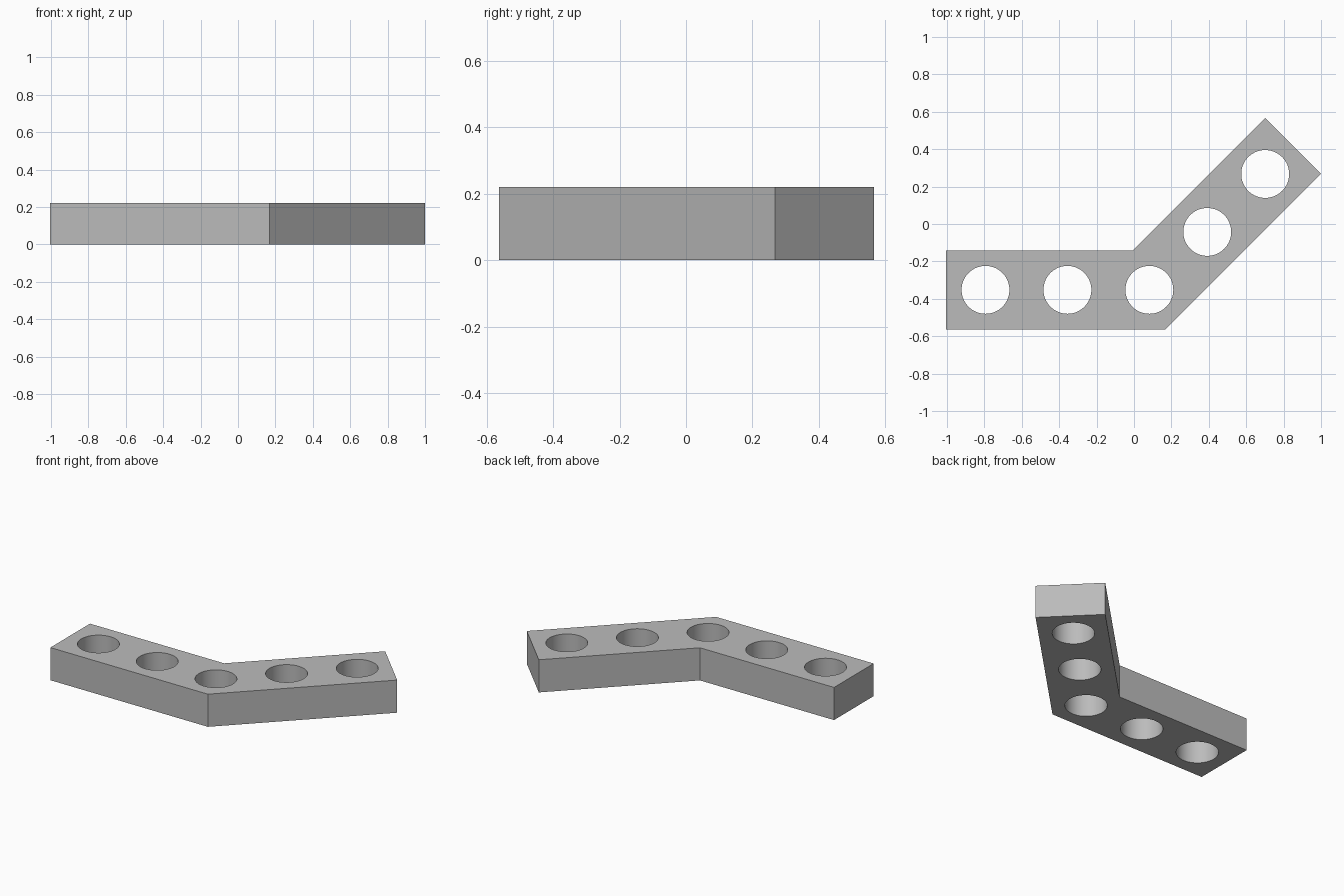
import bpy
import bmesh
import math
from mathutils import Vector

cube = bpy.data.objects.get("Cube")
if cube:
    bpy.data.objects.remove(cube, do_unlink=True)

THICK = 0.22
HALF = 0.211        # half the beam width
PITCH = 0.438       # hole spacing
RADIUS = 0.128
END = 0.211         # last hole to beam end

# One grey finish
grey = bpy.data.materials.new("grey")
grey.use_nodes = True
colour = (0.5, 0.5, 0.5, 1)
grey.diffuse_color = colour
grey.node_tree.nodes["Principled BSDF"].inputs["Base Color"].default_value = colour


def prism(name, points, z0, z1):
    """Extrude a closed outline upwards."""
    bm = bmesh.new()
    face = bm.faces.new([bm.verts.new((p.x, p.y, z0)) for p in points])
    top = bmesh.ops.extrude_face_region(bm, geom=[face])["geom"]
    verts = [v for v in top if isinstance(v, bmesh.types.BMVert)]
    bmesh.ops.translate(bm, vec=(0, 0, z1 - z0), verts=verts)
    bmesh.ops.recalc_face_normals(bm, faces=bm.faces)
    mesh = bpy.data.meshes.new(name)
    bm.to_mesh(mesh)
    bm.free()
    mesh.materials.append(grey)
    obj = bpy.data.objects.new(name, mesh)
    bpy.context.collection.objects.link(obj)
    return obj


# Beam centreline: straight arm along x, bent arm at 45 degrees
bend = Vector((0.082, -0.352))
arm = Vector((-1, 0))
bent_arm = Vector((1, 1)).normalized()
side = Vector((0, 1))
bent_side = Vector((-1, 1)).normalized()
mitre = Vector((-math.tan(math.pi / 8), 1)) * HALF
arm_end = bend + arm * (2 * PITCH + END)
bent_end = bend + bent_arm * (2 * PITCH + END)

beam = prism("angled_beam", [
    arm_end - side * HALF, bend - mitre, bent_end - bent_side * HALF,
    bent_end + bent_side * HALF, bend + mitre, arm_end + side * HALF,
], 0, THICK)

# Five round through holes
centres = [bend] + [bend + d * PITCH * i for d in (arm, bent_arm) for i in (1, 2)]
cutters = []
for c in centres:
    ring = [c + RADIUS * Vector((math.cos(a), math.sin(a)))
            for a in (math.tau * k / 64 for k in range(64))]
    cutter = prism("hole_cutter", ring, -0.1, THICK + 0.1)
    cutter.hide_render = True
    cutters.append(cutter)
    mod = beam.modifiers.new("hole", 'BOOLEAN')
    mod.operation = 'DIFFERENCE'
    mod.solver = 'EXACT'
    mod.object = cutter

bpy.ops.object.select_all(action='DESELECT')
bpy.context.view_layer.objects.active = beam
beam.select_set(True)
for mod in list(beam.modifiers):
    bpy.ops.object.modifier_apply(modifier=mod.name)
for cutter in cutters:
    bpy.data.objects.remove(cutter, do_unlink=True)

# Smooth hole walls, crisp edges
bpy.ops.object.shade_smooth_by_angle(angle=math.radians(30))
